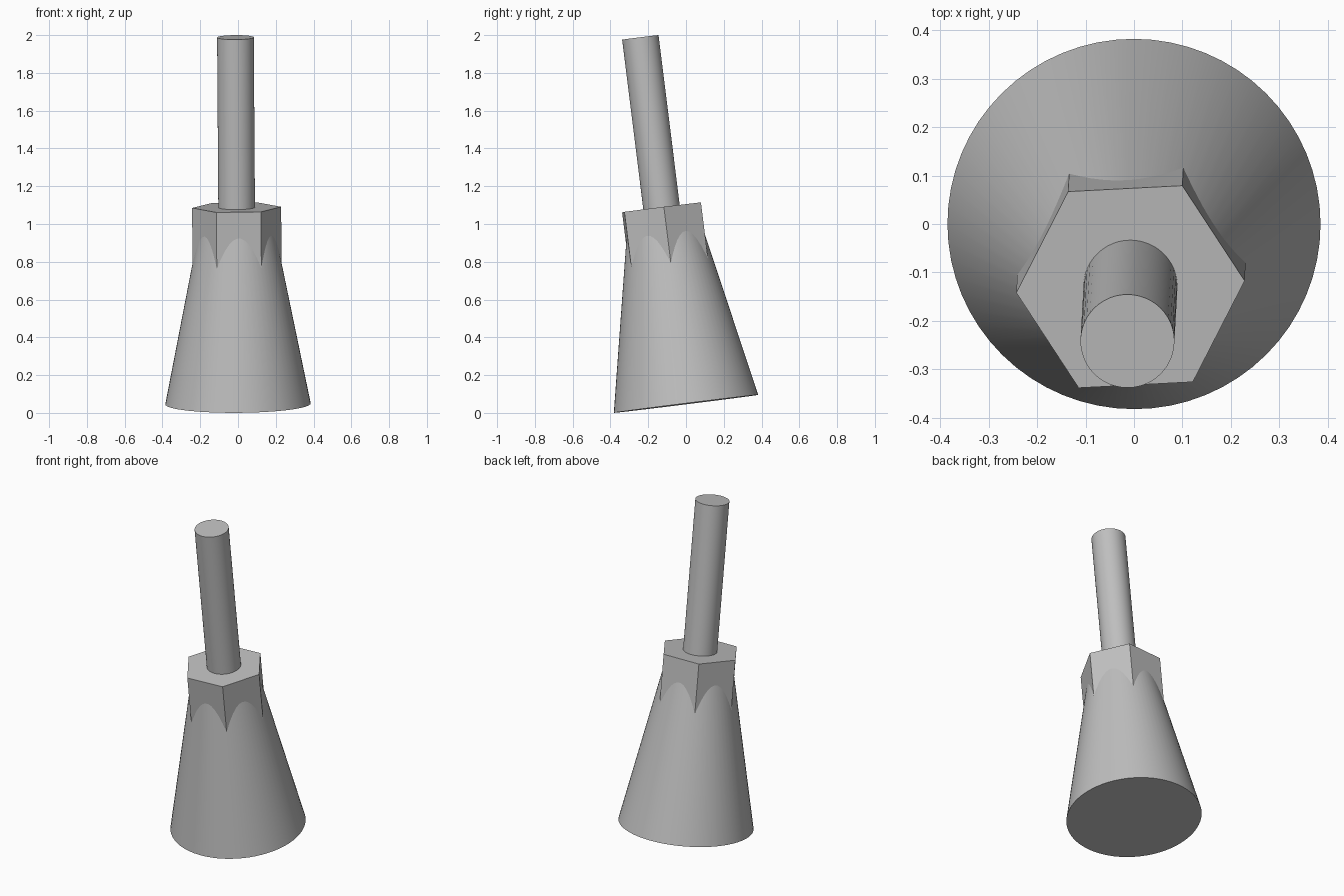
import bpy, bmesh
from math import radians
from mathutils import Matrix, Euler

if "Cube" in bpy.data.objects:
    bpy.data.objects.remove(bpy.data.objects["Cube"])

# One plain grey for every part
grey = bpy.data.materials.new("plain grey")
grey.use_nodes = True
colour = (0.52, 0.52, 0.52, 1)
grey.diffuse_color = colour
grey.node_tree.nodes["Principled BSDF"].inputs["Base Color"].default_value = colour

# Shared leaning axis, starting at the centre of the base disc
LEAN = Matrix.Translation((0, 0, 0.048)) @ Euler((radians(7.1), radians(-0.4), 0)).to_matrix().to_4x4()


def tapered(name, r_low, r_high, low, high, sides, spin=0):
    """Closed frustum along the leaning axis, from distance low to high."""
    bm = bmesh.new()
    place = Matrix.Translation((0, 0, (low + high) / 2)) @ Matrix.Rotation(radians(spin), 4, "Z")
    bmesh.ops.create_cone(bm, cap_ends=True, segments=sides, radius1=r_low,
                          radius2=r_high, depth=high - low, matrix=LEAN @ place)
    mesh = bpy.data.meshes.new(name)
    bm.to_mesh(mesh)
    bm.free()
    mesh.materials.append(grey)
    obj = bpy.data.objects.new(name, mesh)
    bpy.context.collection.objects.link(obj)
    bpy.ops.object.select_all(action="DESELECT")
    obj.select_set(True)
    bpy.context.view_layer.objects.active = obj
    bpy.ops.object.shade_smooth_by_angle(angle=radians(30))
    return obj


# Conical skirt, hexagonal collar emerging from it, and slim rod on top
tapered("conical_skirt", 0.385, 0.178, 0, 1.04, 64)
tapered("hex_collar", 0.236, 0.236, 0.72, 1.048, 6, 33)
tapered("rod", 0.097, 0.097, 1.0, 1.955, 48)
